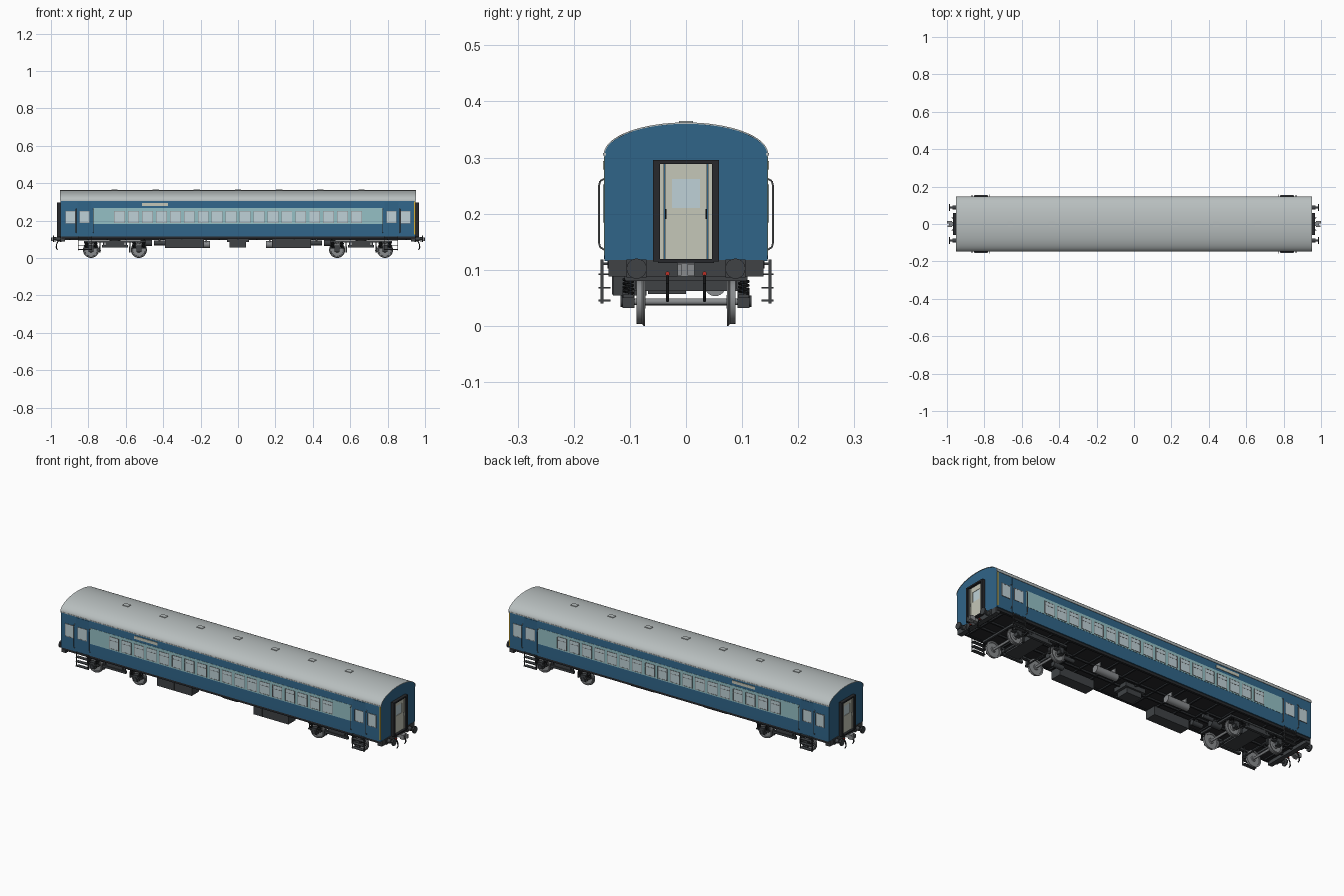
import bpy, bmesh, math
from mathutils import Vector, Matrix

if "Cube" in bpy.data.objects:
    bpy.data.objects.remove(bpy.data.objects["Cube"])


def material(name, r, g, b):
    m = bpy.data.materials.new(name)
    m.diffuse_color = (r, g, b, 1)
    m.use_nodes = True
    m.node_tree.nodes["Principled BSDF"].inputs["Base Color"].default_value = m.diffuse_color
    return m


BLUE = material("blue", 0.03, 0.13, 0.25)
TEAL = material("pale_teal", 0.30, 0.53, 0.56)
GLASS = material("glass", 0.52, 0.64, 0.68)
ROOF = material("roof_grey", 0.48, 0.52, 0.52)
CREAM = material("cream", 0.56, 0.57, 0.48)
DARK = material("dark", 0.02, 0.022, 0.025)
FRAME = material("frame_grey", 0.05, 0.055, 0.06)
STEEL = material("steel", 0.25, 0.26, 0.27)
YELLOW = material("yellow", 0.7, 0.45, 0.04)
RED = material("red", 0.5, 0.03, 0.02)


class Part:
    """Collects simple solids into one named object."""

    def __init__(self, name, mat):
        self.name, self.mat, self.bm = name, mat, bmesh.new()

    def box(self, x0, x1, y0, y1, z0, z1):
        m = Matrix.Translation(((x0 + x1) / 2, (y0 + y1) / 2, (z0 + z1) / 2))
        s = Matrix.Diagonal((abs(x1 - x0), abs(y1 - y0), abs(z1 - z0), 1))
        bmesh.ops.create_cube(self.bm, size=1, matrix=m @ s)

    def cyl(self, a, b, r, n=20, r2=None):
        a, b = Vector(a), Vector(b)
        q = (b - a).to_track_quat('Z', 'Y').to_matrix().to_4x4()
        bmesh.ops.create_cone(self.bm, cap_ends=True, segments=n, radius1=r,
                              radius2=r if r2 is None else r2, depth=(b - a).length,
                              matrix=Matrix.Translation((a + b) / 2) @ q)

    def rod(self, pts, r, n=8):
        for a, b in zip(pts, pts[1:]):
            self.cyl(a, b, r, n)

    def prism(self, yz, x0, x1):
        f = self.bm.faces.new([self.bm.verts.new((x0, y, z)) for y, z in yz])
        g = bmesh.ops.extrude_face_region(self.bm, geom=[f])["geom"]
        bmesh.ops.translate(self.bm, vec=(x1 - x0, 0, 0),
                            verts=[v for v in g if isinstance(v, bmesh.types.BMVert)])

    def lathe_y(self, prof, cx, cz, s, n=32):
        vs = [self.bm.verts.new((cx + r, s * t, cz)) for r, t in prof]
        es = [self.bm.edges.new(p) for p in zip(vs, vs[1:])]
        bmesh.ops.spin(self.bm, geom=vs + es, cent=(cx, 0, cz), axis=(0, 1, 0),
                       angle=math.tau, steps=n, use_duplicate=False)
        bmesh.ops.remove_doubles(self.bm, verts=self.bm.verts, dist=1e-5)

    def done(self):
        bmesh.ops.recalc_face_normals(self.bm, faces=self.bm.faces)
        me = bpy.data.meshes.new(self.name)
        self.bm.to_mesh(me)
        self.bm.free()
        me.materials.append(self.mat)
        ob = bpy.data.objects.new(self.name, me)
        bpy.context.collection.objects.link(ob)
        bpy.ops.object.select_all(action='DESELECT')
        ob.select_set(True)
        bpy.context.view_layer.objects.active = ob
        bpy.ops.object.shade_smooth_by_angle(angle=math.radians(35))


def arc(w, base, h, n=32):
    return [(w * math.cos(math.pi * i / n), base + h * math.sin(math.pi * i / n)) for i in range(n + 1)]


ENDS = SIDES = (-1, 1)

# Body shell and roof skin
p = Part("body", BLUE)
p.prism([(-.145, .116), (.145, .116)] + arc(.145, .305, .055), -.949, .949)
p.done()
p = Part("roof", ROOF)
p.prism(arc(.1465, .306, .0565) + arc(.1445, .306, .054)[::-1], -.951, .951)
p.done()
p = Part("roof_vents", ROOF)
for i in range(-3, 4):
    p.box(i * .22 - .017, i * .22 + .017, -.0125, .0125, .358, .3655)
p.done()

# Side trim: window band, gutters, end stripes, boards
band, gutter, stripe, board = (Part("window_band", TEAL), Part("gutters", ROOF),
                               Part("end_stripes", YELLOW), Part("route_boards", CREAM))
for s in SIDES:
    band.box(-.775, .775, s * .14, s * .146, .181, .266)
    gutter.box(-.95, .95, s * .143, s * .1475, .304, .308)
    stripe.box(.942, .948, s * .14, s * .1465, .125, .302)
    board.box(-.512, -.375, s * .14, s * .1475, .279, .294)
for q in (band, gutter, stripe, board):
    q.done()

# Windows: 18 saloon windows, plus door and end windows
glass, wframe = Part("window_glass", GLASS), Part("window_frames", STEEL)
wins = [(-.633 + i * .0745, .029, .187, .252) for i in range(18)]
for e in ENDS:
    wins += [(e * .82, .027, .188, .252), (e * .896, .026, .184, .252)]
for s in SIDES:
    for i, (x, hw, z0, z1) in enumerate(wins):
        glass.box(x - hw, x + hw, s * .14, s * .1467, z0, z1)
        t = .0025
        wframe.box(x - hw, x - hw + t, s * .14, s * .1478, z0, z1)
        wframe.box(x + hw - t, x + hw, s * .14, s * .1478, z0, z1)
        wframe.box(x - hw, x + hw, s * .14, s * .1476, z0, z0 + t)
        wframe.box(x - hw, x + hw, s * .14, s * .1476, z1 - t, z1)
        if i < 18:
            wframe.box(x - hw, x + hw, s * .14, s * .1474, .231, .2335)
glass.done()
wframe.done()

# Side doors, handrails and steps
door, rail, step = Part("side_doors", BLUE), Part("handrails", STEEL), Part("entry_steps", FRAME)
for s in SIDES:
    for e in ENDS:
        door.box(e * .782, e * .858, s * .14, s * .1463, .119, .3)
        for x in (e * .774, e * .866):
            rail.rod([(x, s * .144, .135), (x, s * .153, .14), (x, s * .155, .148), (x, s * .155, .25),
                      (x, s * .153, .258), (x, s * .144, .263)], .0016)
        for x in (e * .783, e * .853):
            step.box(x - .0015, x + .0015, s * .147, s * .152, .04, .118)
        for z in (.045, .068, .092):
            step.box(e * .783, e * .853, s * .135, s * .156, z - .0015, z + .0015)
        step.box(e * .783, e * .853, s * .13, s * .15, .108, .113)
for q in (door, rail, step):
    q.done()

# Carriage ends: gangway, door, headstock, buffers, coupler, hoses
gang, edoor, eglass = Part("gangways", DARK), Part("end_doors", CREAM), Part("end_door_glass", GLASS)
buf, coup, hose, tip = (Part("buffers", FRAME), Part("couplers", STEEL),
                        Part("brake_hoses", DARK), Part("hose_taps", RED))
for e in ENDS:
    for s in SIDES:
        gang.box(e * .945, e * .967, s * .046, s * .059, .115, .296)
        edoor.box(e * .945, e * .957, s * .039, s * .046, .118, .288)
        edoor.box(e * .945, e * .955, s * .025, s * .037, .118, .288)
        gang.cyl((e * .957, s * .036, .19), (e * .957, s * .036, .208), .0015, 8)
        buf.cyl((e * .94, s * .088, .102), (e * .97, s * .088, .102), .011)
        buf.cyl((e * .96, s * .088, .102), (e * .984, s * .088, .102), .006)
        buf.cyl((e * .983, s * .088, .102), (e * .99, s * .088, .102), .018)
        buf.box(e * .945, e * .953, s * .07, s * .106, .086, .118)
        hose.rod([(e * .945, s * .033, .092), (e * .962, s * .033, .09), (e * .97, s * .033, .075),
                  (e * .972, s * .033, .055), (e * .965, s * .033, .044)], .003)
        tip.cyl((e * .957, s * .033, .093), (e * .965, s * .033, .093), .004, 10)
    gang.box(e * .945, e * .967, -.059, .059, .288, .296)
    gang.box(e * .945, e * .968, -.05, .05, .112, .119)
    edoor.box(e * .945, e * .955, -.025, .025, .118, .21)
    edoor.box(e * .945, e * .955, -.025, .025, .262, .288)
    eglass.box(e * .945, e * .953, -.025, .025, .21, .262)
    buf.box(e * .925, e * .95, -.138, .138, .088, .117)
    coup.box(e * .945, e * .975, -.01, .01, .092, .108)
    coup.box(e * .972, e * .99, -.015, .015, .088, .112)
    coup.box(e * .988, e, .003, .015, .09, .11)
    coup.box(e * .988, e * .996, -.015, -.008, .09, .11)
for q in (gang, edoor, eglass, buf, coup, hose, tip):
    q.done()

# Underframe with solebars and cross members
p = Part("underframe", DARK)
p.box(-.945, .945, -.135, .135, .106, .118)
for s in SIDES:
    p.box(-.945, .945, s * .128, s * .14, .102, .117)
    p.box(-.945, .945, s * .03, s * .038, .096, .108)
for i in range(-9, 10):
    p.box(i * .1 - .004, i * .1 + .004, -.13, .13, .098, .108)
p.done()

# Equipment under the floor
p = Part("equipment_boxes", FRAME)
for e in ENDS:
    p.box(e * .183, e * .39, -.13, -.07, .054, .1)
    for x in (.235, .287, .339):
        p.box(e * (x - .001), e * (x + .001), -.132, -.07, .056, .098)
p.box(-.06, .058, -.075, .01, .084, .106)
p.box(-.045, .043, -.068, .0, .057, .085)
p.done()
p = Part("air_tanks", STEEL)
for e in ENDS:
    p.cyl((e * .15, .052, .072), (e * .28, .052, .072), .019, 24)
    for x in (.17, .26):
        p.box(e * (x - .003), e * (x + .003), .034, .07, .085, .108)
p.done()
p = Part("reservoirs", FRAME)
for y, x, r in ((0, .52, .017), (.03, .45, .01), (-.05, .45, .013)):
    for e in ENDS:
        p.cyl((e * (x - .06), y, .08), (e * x, y, .08), r)
        p.box(e * (x - .035), e * (x - .025), y - .005, y + .005, .085, .108)
p.done()

# Bogies: wheels, axles, frames, springs
WHEEL = [(0, .072), (.012, .072), (.014, .076), (.034, .076), (.035, .073), (.043, .073), (.043, .076),
         (.040, .078), (.0395, .088), (.034, .088), (.033, .081), (.014, .081), (.012, .088), (0, .088)]
wheel, axle, bogie, spring = (Part("wheels", STEEL), Part("axles", STEEL),
                              Part("bogie_frames", FRAME), Part("bogie_springs", DARK))
for e in ENDS:
    c = e * .658
    for d in (-.128, .128):
        x = c + d
        axle.cyl((x, -.1, .043), (x, .1, .043), .006, 16)
        for s in SIDES:
            wheel.lathe_y(WHEEL, x, .043, s)
            bogie.box(x - .013, x + .013, s * .092, s * .113, .032, .066)
            bogie.cyl((x, s * .11, .044), (x, s * .117, .044), .01)
            bogie.box(x - .036, x + .036, s * .094, s * .112, .05, .056)
            for k in (-.025, .025):
                spring.rod([(x + k + .009 * math.cos(a * .628), s * .103 + .009 * math.sin(a * .628),
                             .057 + .027 * a / 40) for a in range(41)], .0022, 6)
            # Brake shoe and hanger
            b = x - math.copysign(.048, d)
            bogie.box(b - .004, b + .004, s * .075, s * .088, .03, .06)
            bogie.box(b - .002, b + .002, s * .079, s * .083, .055, .09)
        bogie.cyl((x - math.copysign(.05, d), -.085, .04), (x - math.copysign(.05, d), .085, .04), .004, 10)
    for s in SIDES:
        bogie.box(c - .165, c + .165, s * .096, s * .11, .082, .092)
        bogie.box(c - .07, c + .07, s * .098, s * .112, .056, .068)
        bogie.box(c - .05, c + .05, s * .09, s * .108, .066, .083)
        for k in (-.06, .06):
            bogie.box(c + k - .004, c + k + .004, s * .1, s * .108, .06, .085)
    for k in (-.165, .155):
        bogie.box(c + k, c + k + .01, -.108, .108, .08, .091)
    bogie.box(c - .04, c + .04, -.1, .1, .062, .088)
    bogie.cyl((c, 0, .085), (c, 0, .108), .03)
for q in (wheel, axle, bogie, spring):
    q.done()
